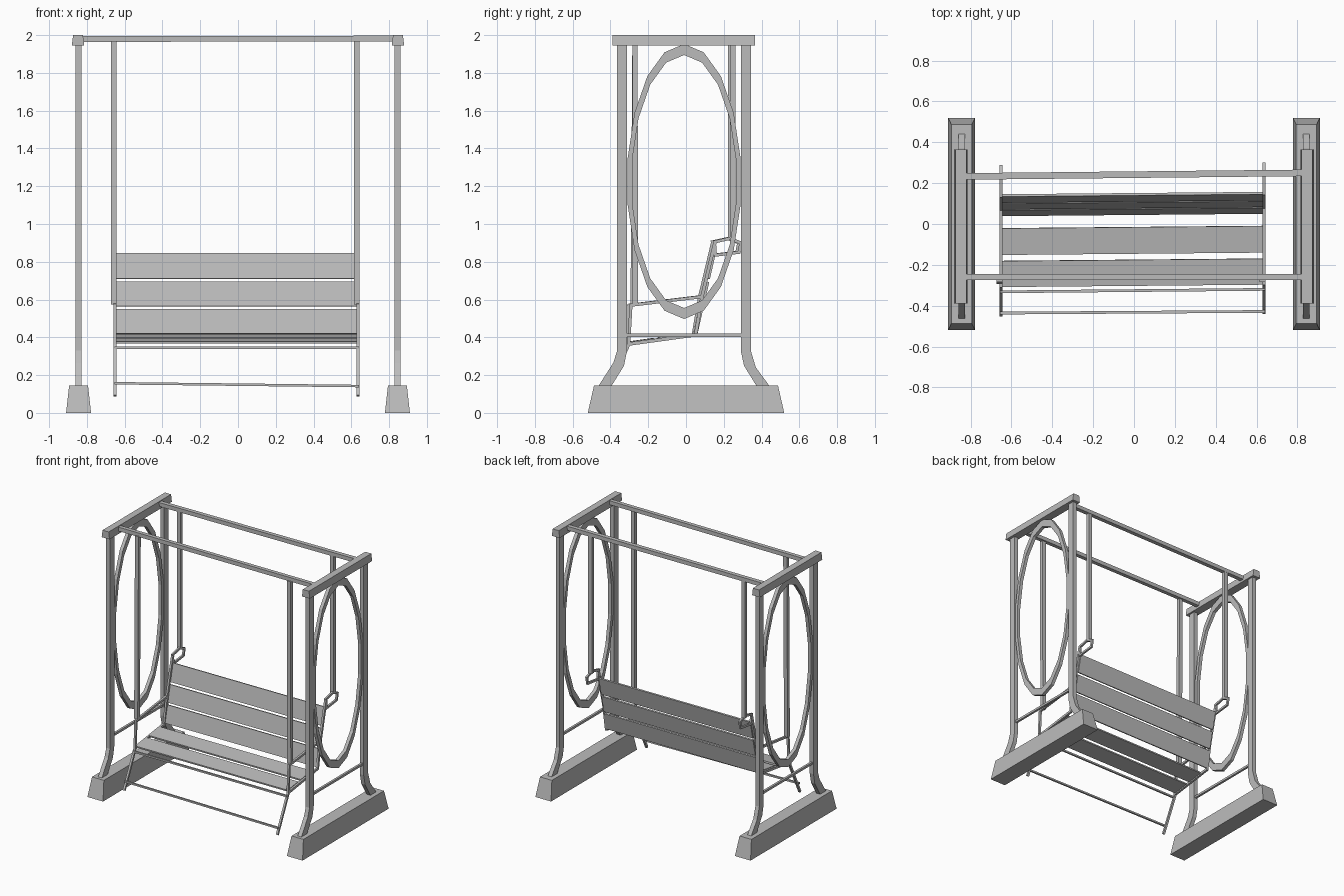
import bpy, bmesh, math
from mathutils import Vector

cube = bpy.data.objects.get("Cube")
if cube:
    bpy.data.objects.remove(cube, do_unlink=True)

grey = bpy.data.materials.new("warm_grey")
grey.use_nodes = True
colour = (0.5, 0.5, 0.5, 1)
grey.diffuse_color = colour
grey.node_tree.nodes["Principled BSDF"].inputs["Base Color"].default_value = colour


def finish(name, bm):
    bmesh.ops.recalc_face_normals(bm, faces=bm.faces)
    mesh = bpy.data.meshes.new(name)
    bm.to_mesh(mesh)
    bm.free()
    mesh.materials.append(grey)
    obj = bpy.data.objects.new(name, mesh)
    bpy.context.collection.objects.link(obj)
    return obj


def prism(name, rings, closed=False):
    """Skin a list of four-sided rings, capping the ends unless closed."""
    bm = bmesh.new()
    loops = [[bm.verts.new(p) for p in ring] for ring in rings]
    pairs = list(zip(loops, loops[1:]))
    if closed:
        pairs.append((loops[-1], loops[0]))
    else:
        bm.faces.new(loops[0])
        bm.faces.new(loops[-1])
    for a, b in pairs:
        for i in range(4):
            j = (i + 1) % 4
            bm.faces.new((a[i], a[j], b[j], b[i]))
    return finish(name, bm)


def ribbon(name, outer, inner, x, t, closed=False):
    """Flat bar between two (y, z) outlines, t thick along x."""
    rings = [[(x - t / 2, *o), (x + t / 2, *o), (x + t / 2, *i), (x - t / 2, *i)]
             for o, i in zip(outer, inner)]
    return prism(name, rings, closed)


def bent_bar(name, path, width, x, t, closed=False):
    """Mitred bar that follows a (y, z) path."""
    pts = [Vector(p) for p in path]
    n = len(pts)
    outer, inner = [], []
    for k, p in enumerate(pts):
        before = pts[k - 1] if k or closed else None
        after = pts[(k + 1) % n] if k < n - 1 or closed else None
        d1 = (p - before).normalized() if before else (after - p).normalized()
        d2 = (after - p).normalized() if after else d1
        n1, n2 = Vector((-d1.y, d1.x)), Vector((-d2.y, d2.x))
        m = (n1 + n2).normalized()
        m *= width / 2 / max(0.4, m.dot(n1))
        outer.append(p + m)
        inner.append(p - m)
    return ribbon(name, outer, inner, x, t, closed)


def strut(name, a, b, width, depth):
    """Straight bar along x between two points, width in y and depth in z."""
    rings = []
    for p in (a, b):
        p = Vector(p)
        rings.append([p + Vector((0, sy * width / 2, sz * depth / 2))
                      for sy, sz in ((-1, -1), (1, -1), (1, 1), (-1, 1))])
    return prism(name, rings)


def tapered(name, x, y, z0, z1, low, high):
    """Block with different half sizes at the bottom and top."""
    return prism(name, [[(x + sx * h[0], y + sy * h[1], z)
                         for sx, sy in ((-1, -1), (1, -1), (1, 1), (-1, 1))]
                        for z, h in ((z0, low), (z1, high))])


def slat(name, start, end, t):
    """Board across the bench whose section runs from start to end in (y, z)."""
    a, b = Vector(start), Vector(end)
    d = (b - a).normalized()
    off = Vector((-d.y, d.x)) * t / 2
    section = (a + off, b + off, b - off, a - off)
    return prism(name, [[(x, p.x + SKEW * x, p.y) for p in section]
                        for x in (-0.645, 0.629)])


SKEW = 0.009
post_x = 0.844

# End frames: footing, curved posts, oval panel, brace and cap beam
for side, s in (("right", -1), ("left", 1)):
    x = s * post_x
    tapered(side + "_footing", x, 0, 0, 0.145, (0.066, 0.52), (0.05, 0.487))
    tapered(side + "_cap_beam", x + s * 0.003, -0.013, 1.945, 2.0, (0.033, 0.377), (0.026, 0.377))
    ribbon(side + "_front_post",
           [(-0.364, 1.95), (-0.364, 0.33), (-0.385, 0.265), (-0.465, 0.14)],
           [(-0.312, 1.95), (-0.312, 0.33), (-0.328, 0.25), (-0.396, 0.14)], x, 0.032)
    ribbon(side + "_back_post",
           [(0.343, 1.95), (0.343, 0.33), (0.37, 0.24), (0.444, 0.14)],
           [(0.29, 1.95), (0.29, 0.33), (0.307, 0.25), (0.375, 0.14)], x, 0.032)
    angles = [math.tau * k / 18 + math.pi / 2 for k in range(18)]
    oval = [[(-0.01 + r * 0.303 * math.cos(a), 1.225 + r * 0.728 * math.sin(a))
             for a in angles] for r in (1, 0.92)]
    ribbon(side + "_oval_panel", oval[0], oval[1], x, 0.026, True)
    bent_bar(side + "_brace", [(-0.32, 0.411), (0.3, 0.411)], 0.017, x, 0.017)

# Overhead rails
strut("front_rail", (-0.822, -0.26, 1.979), (0.82, -0.26, 1.982), 0.03, 0.03)
strut("back_rail", (-0.822, 0.233, 1.979), (0.82, 0.25, 1.982), 0.032, 0.03)

# Bench sides: hangers, frame, armrest, leg and hanging loop
for side, x in (("right", -0.651), ("left", 0.636)):
    k = SKEW * x
    rod_x = x - 0.007
    bent_bar(side + "_front_hanger", [(-0.27, 1.97), (-0.274 + k, 0.575)], 0.028, rod_x, 0.03)
    bent_bar(side + "_back_hanger", [(0.242 + k, 1.97), (0.242 + k, 0.92)], 0.028, rod_x, 0.03)
    bent_bar(side + "_bench_frame",
             [(y + k, z) for y, z in ((-0.305, 0.365), (0.045, 0.413), (0.08, 0.62), (0.147, 0.9))],
             0.018, x, 0.016)
    bent_bar(side + "_armrest",
             [(y + k, z) for y, z in ((0.08, 0.615), (-0.297, 0.57), (-0.309, 0.36), (-0.44, 0.09))],
             0.016, x, 0.016)
    bent_bar(side + "_hanging_loop",
             [(y + k, z) for y, z in ((0.145, 0.905), (0.225, 0.923), (0.285, 0.9),
                                      (0.275, 0.85), (0.15, 0.835))],
             0.016, x, 0.014, True)

# Seat and backrest slats
slat("front_seat_slat", (-0.302, 0.372), (-0.175, 0.39), 0.012)
slat("rear_seat_slat", (-0.145, 0.394), (-0.015, 0.412), 0.012)
for name, z0, z1 in (("lower", 0.42, 0.55), ("middle", 0.565, 0.693), ("upper", 0.71, 0.845)):
    ends = [(0.05 + 0.225 * (z - 0.42), z) for z in (z0, z1)]
    slat(name + "_back_slat", ends[0], ends[1], 0.012)

# Cross rods under the seat and at the feet
strut("upper_cross_rod", (-0.655, -0.332, 0.346), (0.64, -0.32, 0.344), 0.013, 0.013)
strut("foot_cross_rod", (-0.655, -0.436, 0.157), (0.64, -0.428, 0.142), 0.013, 0.013)
